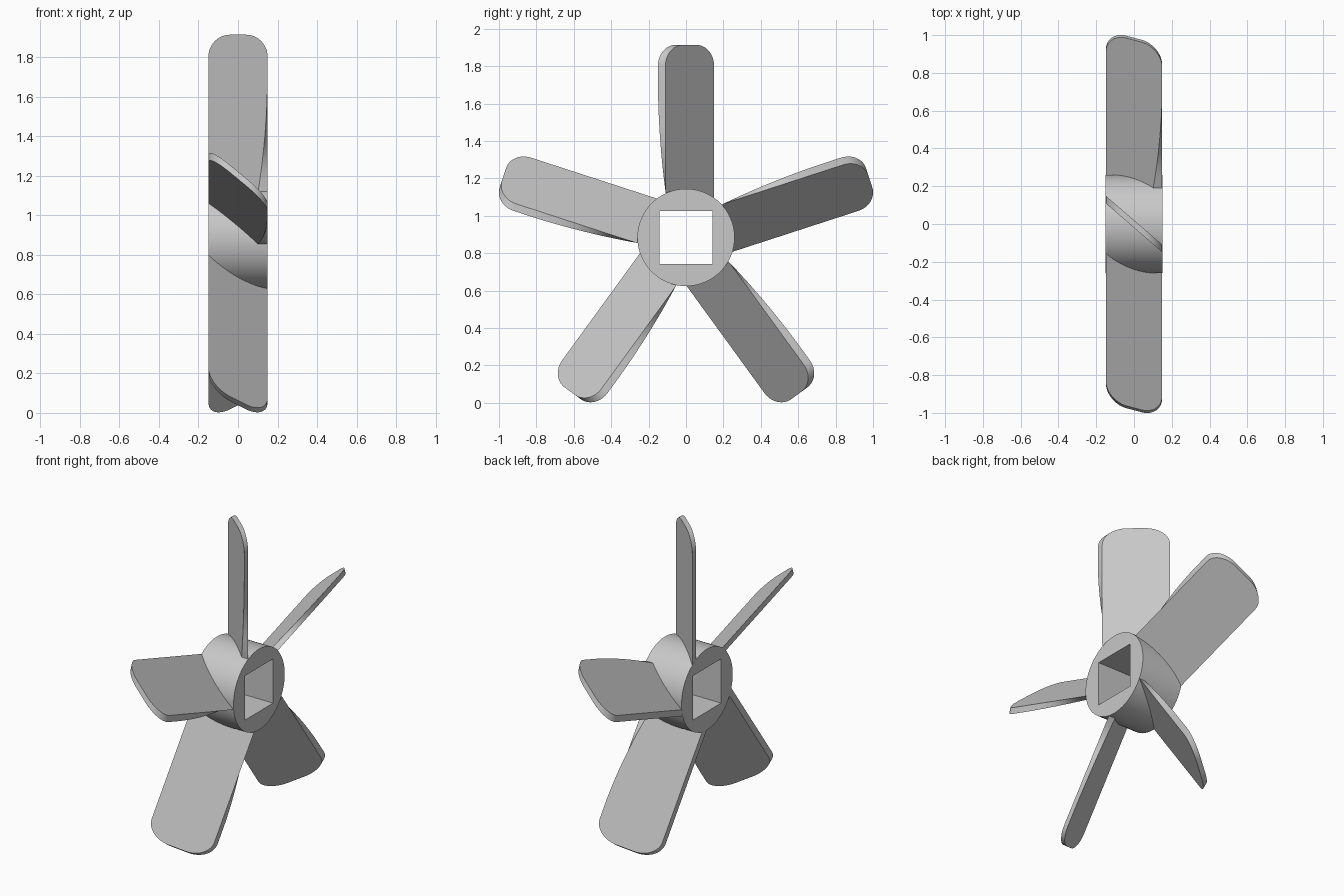
import bpy, bmesh
from math import cos, sin, pi, radians
from mathutils import Matrix

cube = bpy.data.objects.get("Cube")
if cube:
    bpy.data.objects.remove(cube, do_unlink=True)

CENTRE_Z = 0.884
HALF_DEPTH = 0.15
HUB_RADIUS = 0.26
HOLE_HALF = 0.142
BLADES = 5
TIP, CORNER = 1.03, 0.11
ROOT, EDGE_END = 0.2, 0.85
PITCH, HALF_THICK = 0.867, 0.02

grey = bpy.data.materials.new("light_grey")
grey.use_nodes = True
colour = (0.58, 0.58, 0.58, 1)
grey.diffuse_color = colour
grey.node_tree.nodes["Principled BSDF"].inputs["Base Color"].default_value = colour


def finish(bm, name, matrix):
    bmesh.ops.recalc_face_normals(bm, faces=bm.faces)
    mesh = bpy.data.meshes.new(name)
    bm.to_mesh(mesh)
    bm.free()
    mesh.materials.append(grey)
    ob = bpy.data.objects.new(name, mesh)
    bpy.context.collection.objects.link(ob)
    ob.matrix_world = matrix
    bpy.ops.object.select_all(action='DESELECT')
    ob.select_set(True)
    bpy.context.view_layer.objects.active = ob
    bpy.ops.object.shade_smooth_by_angle(angle=radians(30))
    return ob


def bridge(bm, a, b):
    for i in range(len(a)):
        j = (i + 1) % len(a)
        bm.faces.new((a[i], a[j], b[j], b[i]))


# Hub: round outside, square bore, axis along x
def make_hub(sides=64):
    bm = bmesh.new()
    angles = [2 * pi * i / sides for i in range(sides)]

    def ring(x, radius):
        return [bm.verts.new((x, radius(a) * cos(a), radius(a) * sin(a))) for a in angles]

    def outer(a):
        return HUB_RADIUS

    def square(a):
        return HOLE_HALF / max(abs(cos(a)), abs(sin(a)))

    d = HALF_DEPTH
    rings = [ring(-d, outer), ring(d, outer), ring(d, square), ring(-d, square)]
    for k in range(4):
        bridge(bm, rings[k], rings[(k + 1) % 4])
    finish(bm, "hub", Matrix.Translation((0, 0, CENTRE_Z)))


# Blade: pitched slab with rounded tip and a leading edge relieved near the root
def blade_outline(side, half=HALF_DEPTH - 0.0005):
    points = []
    steps = 14
    for i in range(steps):
        r = ROOT + (EDGE_END - ROOT) * i / steps
        limit = -0.15 + 0.042 * ((EDGE_END - r) / 0.615) ** 2
        points.append((min(half, (side * HALF_THICK - limit) / PITCH), r))
    for sign, start in ((1, 0), (-1, pi / 2)):
        for i in range(13):
            a = start + pi / 2 * i / 12
            points.append((sign * (half - CORNER) + CORNER * cos(a),
                           TIP - CORNER + CORNER * sin(a)))
    points.append((-half, ROOT))
    return [(x, -PITCH * x + side * HALF_THICK, r) for x, r in points]


def make_blade(index):
    bm = bmesh.new()
    front, back = [[bm.verts.new(p) for p in blade_outline(s)] for s in (-1, 1)]
    bm.faces.new(front)
    bm.faces.new(back)
    bridge(bm, front, back)
    turn = Matrix.Rotation(2 * pi * index / BLADES, 4, 'X')
    finish(bm, f"blade_{index + 1}", Matrix.Translation((0, 0, CENTRE_Z)) @ turn)


make_hub()
for n in range(BLADES):
    make_blade(n)
